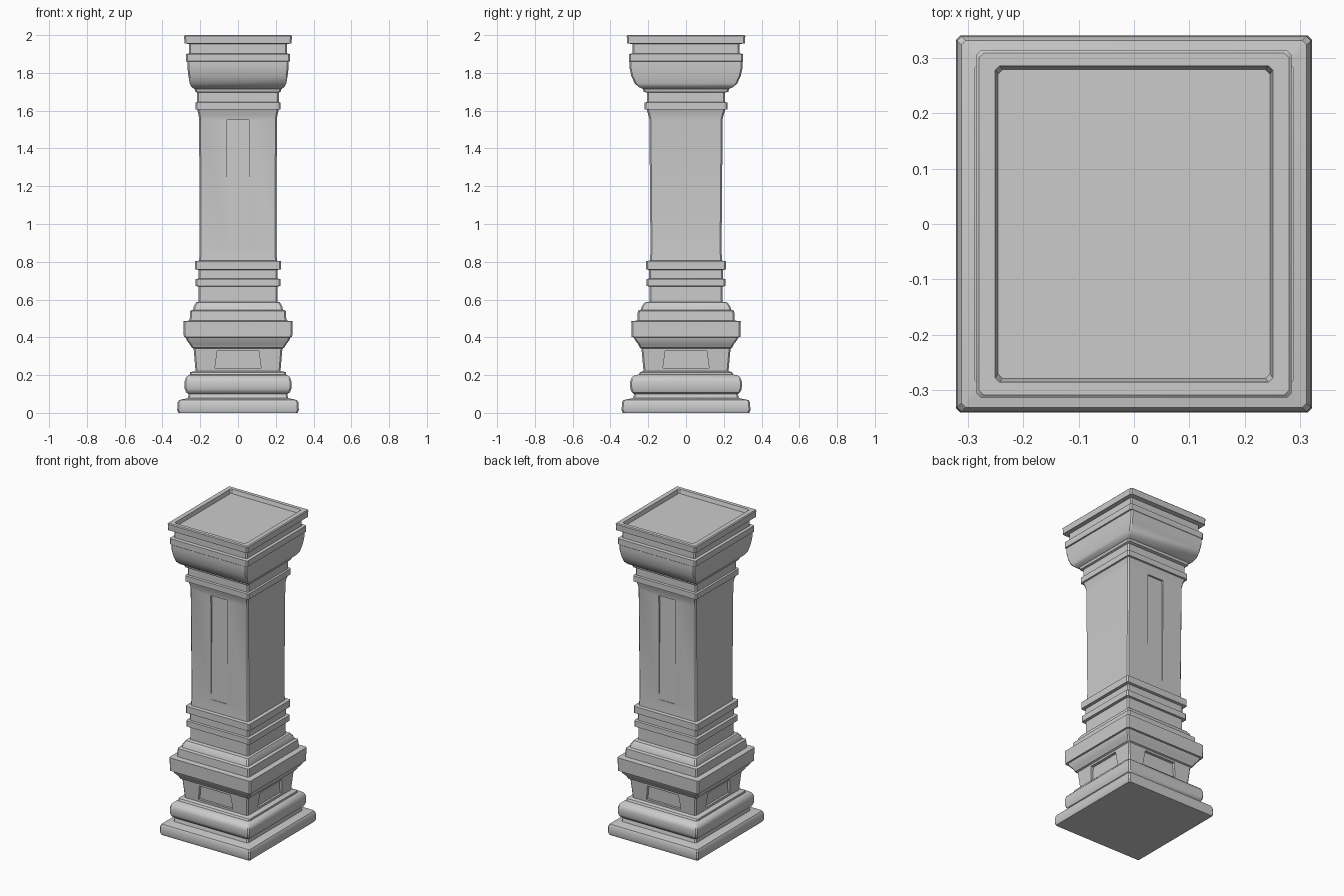
import bpy, bmesh
from mathutils import Vector

CH = 0.008  # small chamfer on the four vertical corners


def ring(bm, hx, hy, z):
    c = CH
    pts = [(-hx + c, -hy), (hx - c, -hy), (hx, -hy + c), (hx, hy - c),
           (hx - c, hy), (-hx + c, hy), (-hx, hy - c), (-hx, -hy + c)]
    return [bm.verts.new((x, y, z)) for x, y in pts]


def sink_panel(bm, face, lower, upper, z0, z1, d0, d1):
    """Recess a panel in a side face; half widths and depths at bottom/top."""
    n = face.normal.copy()
    axis = 0 if abs(n.y) > abs(n.x) else 1
    other = 1 - axis
    mid = face.calc_center_median()
    sign = 1 if n[other] > 0 else -1

    def place(sink):
        for v in face.verts:
            top = v.co.z > mid.z
            p = Vector((0, 0, z1 if top else z0))
            p[axis] = (upper if top else lower) * (1 if v.co[axis] > 0 else -1)
            # keep the point on the sloping face plane
            p[other] = mid[other] - n.z * (p.z - mid.z) / n[other]
            if sink:
                p[other] -= sign * (d1 if top else d0)
            v.co = p

    for sink in (False, True):
        bmesh.ops.inset_individual(bm, faces=[face], thickness=0.002)
        place(sink)


def loft(name, rows, cap_bottom=False, cap_top=False, panels=None):
    bm = bmesh.new()
    rings = [ring(bm, *r) for r in rows]
    bands = []
    for a, b in zip(rings, rings[1:]):
        bands.append([bm.faces.new((a[i], a[(i + 1) % 8], b[(i + 1) % 8], b[i]))
                      for i in range(8)])
    if cap_bottom:
        bm.faces.new(rings[0][::-1])
    if cap_top:
        bm.faces.new(rings[-1])
    bm.normal_update()
    if panels:
        row, sides, args = panels
        for s in sides:
            sink_panel(bm, bands[row][s], *args)
    me = bpy.data.meshes.new(name)
    bm.to_mesh(me)
    bm.free()
    ob = bpy.data.objects.new(name, me)
    bpy.context.collection.objects.link(ob)
    bpy.context.view_layer.objects.active = ob
    ob.select_set(True)
    return ob


# Each row is half width, half depth, height; sections share boundary rings.
# bottom slab
loft("plinth", [
    (.315, .335, 0), (.322, .341, .015), (.32, .339, .055), (.312, .332, .068),
    (.295, .312, .072), (.265, .28, .078), (.262, .275, .1)], cap_bottom=True)

# rounded base cushion
loft("base_cushion", [
    (.262, .275, .1), (.274, .286, .108), (.282, .295, .128), (.283, .296, .165),
    (.276, .288, .187), (.262, .272, .2), (.254, .25, .203), (.254, .244, .215),
    (.225, .225, .222)])

# pedestal block with a sunk panel on each side
loft("pedestal_block", [(.225, .225, .222), (.235, .236, .34)],
     panels=(0, (0, 2, 4, 6), (.122, .11, .237, .328, .014, .018)))

# pedestal cornice and stepped cap
loft("pedestal_cornice", [
    (.235, .236, .34), (.245, .245, .345), (.255, .252, .362), (.272, .27, .385),
    (.276, .276, .4), (.287, .288, .401), (.289, .29, .485), (.256, .258, .489),
    (.254, .255, .54), (.238, .24, .546), (.234, .234, .565), (.222, .218, .585),
    (.208, .194, .588)])

# shaft foot with two fillets
loft("shaft_foot", [
    (.208, .194, .588), (.208, .194, .67), (.226, .208, .671), (.226, .208, .708),
    (.209, .196, .711), (.209, .196, .757), (.227, .212, .76), (.227, .212, .803),
    (.206, .191, .806)])

# main shaft with a long shallow panel on front and back
loft("shaft", [
    (.206, .191, .806), (.203, .188, .86), (.206, .194, 1.555),
    (.209, .2, 1.58), (.216, .208, 1.606)],
    panels=(1, (0, 4), (.058, .058, .88, 1.55, .003, .012)))

# necking band below the capital
loft("necking", [
    (.216, .208, 1.606), (.226, .219, 1.607), (.226, .219, 1.643),
    (.216, .207, 1.646), (.216, .207, 1.695), (.226, .224, 1.7)])

# flared capital
loft("capital", [
    (.226, .224, 1.7), (.23, .228, 1.715), (.246, .25, 1.725), (.256, .272, 1.745),
    (.263, .29, 1.785), (.268, .3, 1.83), (.268, .3, 1.86), (.276, .302, 1.862),
    (.276, .302, 1.9), (.259, .283, 1.903), (.259, .283, 1.953)])

# top slab with a sunk tray
loft("abacus", [
    (.259, .283, 1.953), (.284, .312, 1.956), (.285, .314, 1.995),
    (.28, .309, 2.0), (.251, .286, 2.0), (.246, .279, 1.975)], cap_top=True)

bpy.ops.object.shade_smooth_by_angle(angle=0.55)
